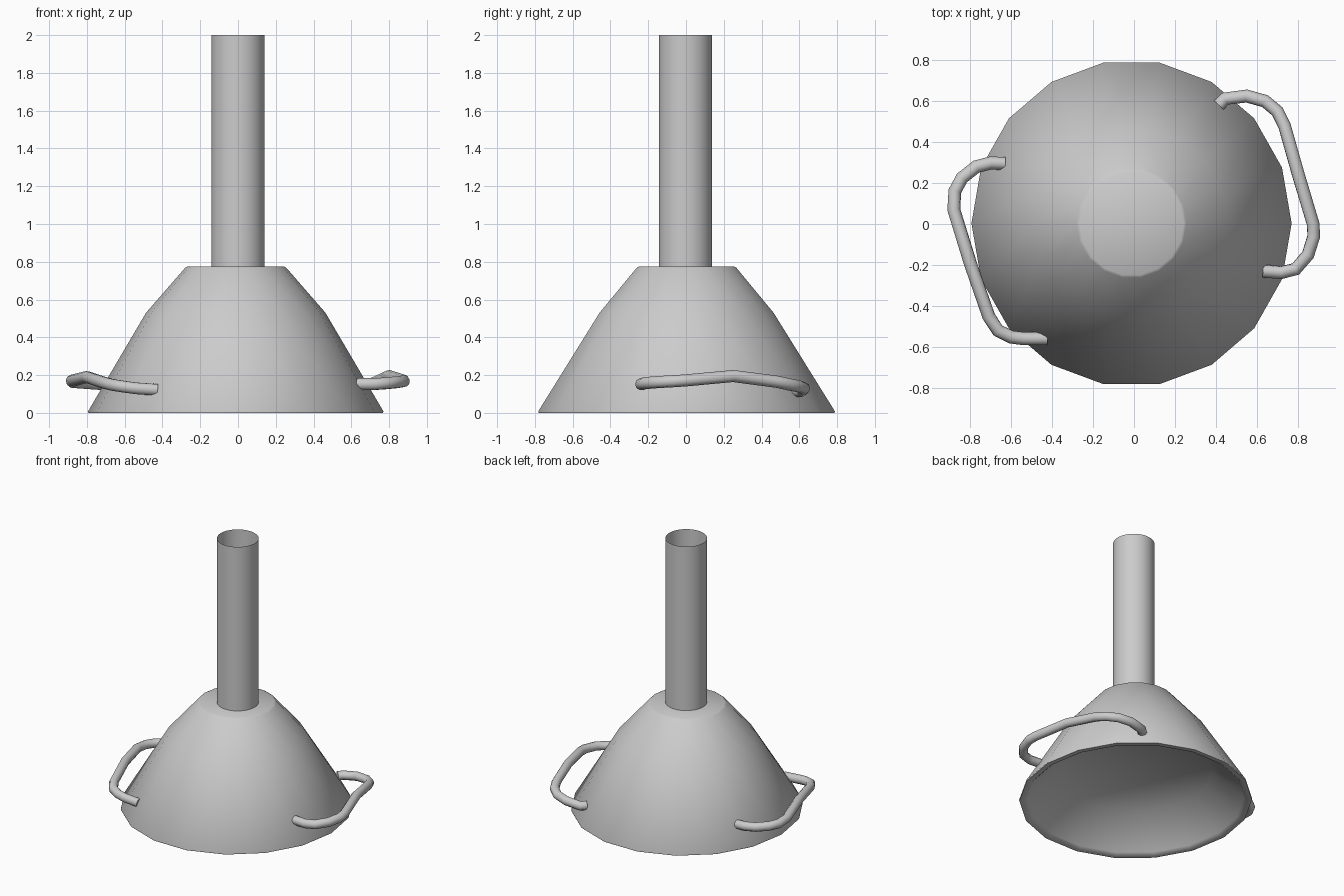
import bpy, math

if "Cube" in bpy.data.objects:
    bpy.data.objects.remove(bpy.data.objects["Cube"])


def lathe(name, profile, sides, center, angle=30):
    """Spin an (r, z, y stretch) profile; r = 0 points become single poles."""
    verts, faces, rings = [], [], []
    for r, z, sy in profile:
        n = 1 if r == 0 else sides
        rings.append(range(len(verts), len(verts) + n))
        for i in range(n):
            a = 2 * math.pi * i / sides
            verts.append((center[0] + r * math.cos(a), center[1] + r * sy * math.sin(a), z))
    for a, b in zip(rings, rings[1:]):
        for i in range(sides):
            j = (i + 1) % sides
            q = [a[i % len(a)], b[i % len(b)], b[j % len(b)], a[j % len(a)]]
            faces.append(list(dict.fromkeys(q)))
    mesh = bpy.data.meshes.new(name)
    mesh.from_pydata(verts, [], faces)
    ob = bpy.data.objects.new(name, mesh)
    bpy.context.collection.objects.link(ob)
    bpy.ops.object.select_all(action='DESELECT')
    ob.select_set(True)
    bpy.context.view_layer.objects.active = ob
    bpy.ops.object.shade_smooth_by_angle(angle=math.radians(angle))
    return ob


def handle(name, pts):
    """Round bar swept along a bent path, with closed ends."""
    cu = bpy.data.curves.new(name, 'CURVE')
    cu.dimensions = '3D'
    cu.bevel_depth = 0.032
    cu.bevel_resolution = 3
    cu.use_fill_caps = True
    sp = cu.splines.new('POLY')
    sp.points.add(len(pts) - 1)
    for p, co in zip(sp.points, pts):
        p.co = (*co, 1)
    sp.use_smooth = True
    ob = bpy.data.objects.new(name, cu)
    bpy.context.collection.objects.link(ob)
    return ob


# Hollow bell-shaped hood with a rim and shallow recessed ceiling
lathe("hood", [(0, 0.776, 1), (0.255, 0.776, 1), (0.268, 0.768, 1), (0.475, 0.53, 0.985),
               (0.782, 0.008, 1.02), (0.78, 0, 1.02), (0.745, 0, 1.02), (0.728, 0.015, 1.02),
               (0.52, 0.22, 1), (0, 0.22, 1)],
      18, (-0.012, 0.003), 48)

# Thin open pipe
lathe("pipe", [(0.141, 2.0, 1), (0.141, 0.77, 1)], 32, (0, -0.003))

# Side grips
handle("right_handle", [
    (0.415, 0.58, 0.115), (0.445, 0.612, 0.115), (0.55, 0.625, 0.13), (0.64, 0.60, 0.14),
    (0.70, 0.55, 0.15), (0.735, 0.48, 0.165), (0.80, 0.25, 0.195), (0.875, 0.0, 0.172),
    (0.878, -0.06, 0.168), (0.85, -0.15, 0.163), (0.79, -0.22, 0.157),
    (0.72, -0.237, 0.152), (0.63, -0.23, 0.152)])
handle("left_handle", [
    (-0.63, 0.295, 0.145), (-0.70, 0.298, 0.15), (-0.77, 0.28, 0.155), (-0.84, 0.225, 0.16),
    (-0.875, 0.16, 0.163), (-0.88, 0.07, 0.17), (-0.80, -0.19, 0.19), (-0.71, -0.45, 0.16),
    (-0.665, -0.52, 0.148), (-0.60, -0.552, 0.138), (-0.54, -0.56, 0.13), (-0.425, -0.56, 0.122)])
